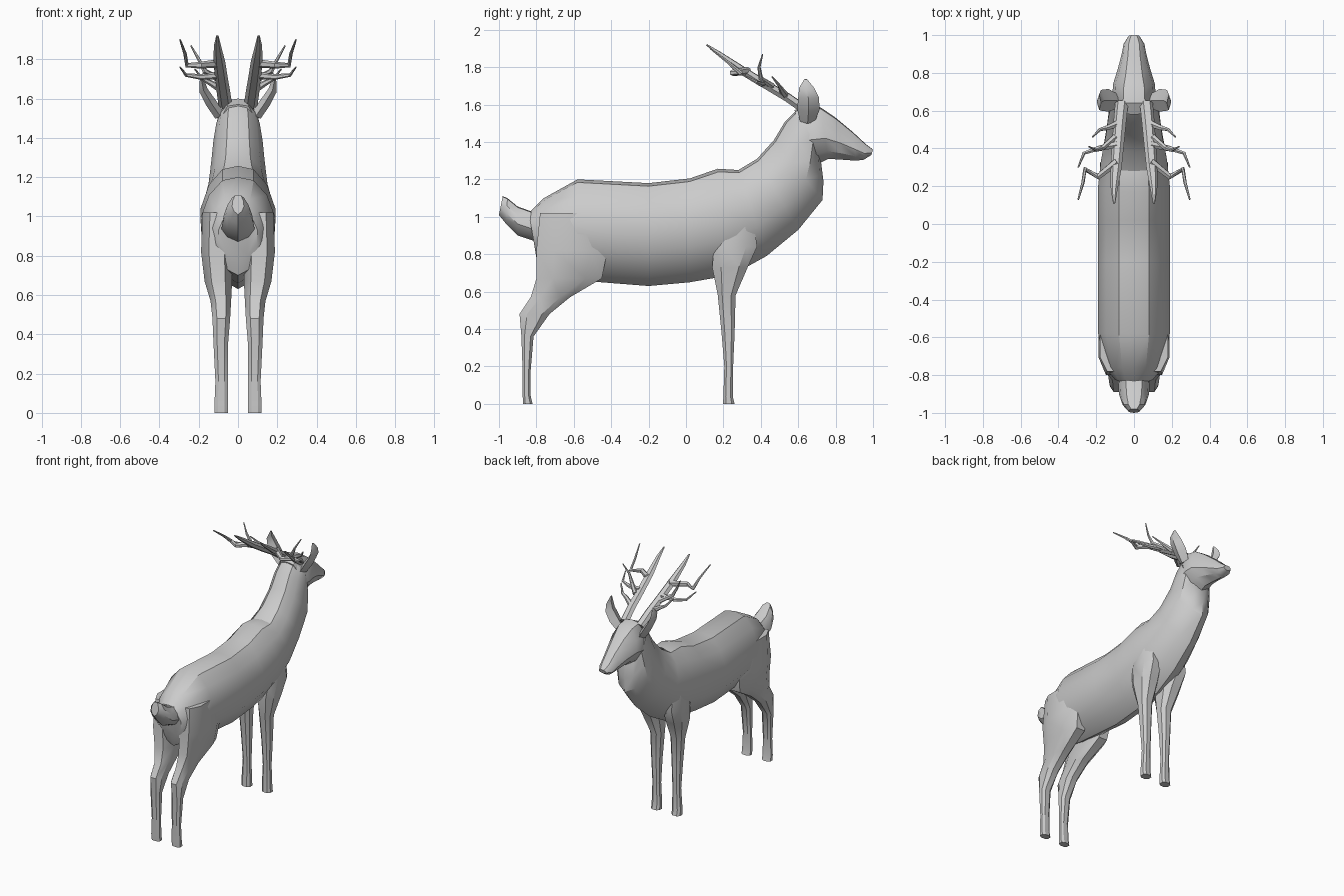
import bpy, bmesh, math
from mathutils import Vector

if "Cube" in bpy.data.objects:
    bpy.data.objects.remove(bpy.data.objects["Cube"])

grey = bpy.data.materials.new("plain grey")
grey.use_nodes = True
COLOUR = (0.6, 0.6, 0.6, 1)
grey.diffuse_color = COLOUR
grey.node_tree.nodes["Principled BSDF"].inputs["Base Color"].default_value = COLOUR


def loft(name, rings, side=1, angle=32):
    """Skin a list of equal-length point rings, capped at both ends."""
    bm = bmesh.new()
    loops = [[bm.verts.new((p[0] * side, p[1], p[2])) for p in r] for r in rings]
    n = len(loops[0])
    for a, b in zip(loops, loops[1:]):
        for i in range(n):
            j = (i + 1) % n
            bm.faces.new((a[i], a[j], b[j], b[i]))
    bm.faces.new(loops[0])
    bm.faces.new(loops[-1])
    bmesh.ops.recalc_face_normals(bm, faces=bm.faces)
    mesh = bpy.data.meshes.new(name)
    bm.to_mesh(mesh)
    bm.free()
    mesh.materials.append(grey)
    obj = bpy.data.objects.new(name, mesh)
    bpy.context.collection.objects.link(obj)
    bpy.ops.object.select_all(action='DESELECT')
    obj.select_set(True)
    bpy.context.view_layer.objects.active = obj
    bpy.ops.object.shade_smooth_by_angle(angle=math.radians(angle))
    return obj


def section(ty, tz, by, bz, w, profile):
    """Symmetric ring from a top point to a bottom point, half width w."""
    half = [(w * f, ty + (by - ty) * t, tz + (bz - tz) * t) for t, f in profile]
    return half + [(-x, y, z) for x, y, z in reversed(half[1:-1])]


def leg_ring(z, y0, y1, x0, x1):
    """Eight-sided ring with chamfered corners; z may tilt with y."""
    cx, cy, hx, hy = (x0 + x1) / 2, (y0 + y1) / 2, (x1 - x0) / 2, (y1 - y0) / 2
    c = 0.5
    pts = [(1, c), (c, 1), (-c, 1), (-1, c), (-1, -c), (-c, -1), (c, -1), (1, -c)]
    return [(cx + hx * a, cy + hy * b, z) for a, b in pts]


def tube(name, path, radii, side, flat=1.0, sides=6):
    """Tapering tube along a path, optionally flattened."""
    path = [Vector(p) for p in path]
    rings = []
    for i, p in enumerate(path):
        d = (path[min(i + 1, len(path) - 1)] - path[max(i - 1, 0)]).normalized()
        u = d.cross(Vector((0.1, 0.5, 1))).normalized()
        v = d.cross(u)
        rings.append([p + radii[i] * (u * math.cos(a) + v * math.sin(a) * flat)
                      for a in (2 * math.pi * k / sides for k in range(sides))])
    return loft(name, rings, side)


# Torso and neck
BARREL = [(0, 0), (.03, .42), (.17, .78), (.38, 1), (.66, .95), (.9, .5), (1, 0)]
loft("body", [section(*r, BARREL) for r in (
    (-.84, 1.02, -.80, .78, .10), (-.76, 1.10, -.77, .70, .15),
    (-.58, 1.20, -.58, .66, .19), (-.20, 1.18, -.20, .63, .19),
    (.02, 1.205, .02, .65, .19), (.17, 1.257, .25, .69, .19),
    (.28, 1.25, .43, .79, .175), (.38, 1.31, .60, .93, .15),
    (.47, 1.41, .73, 1.09, .135), (.53, 1.51, .735, 1.19, .125),
    (.60, 1.58, .72, 1.31, .11))])

# Head and muzzle
SKULL = [(0, 0), (.03, .5), (.3, .9), (.6, 1), (.85, .65), (1, 0)]
loft("head", [section(*r, SKULL) for r in (
    (.58, 1.57, .66, 1.30, .105), (.64, 1.60, .72, 1.29, .115),
    (.72, 1.585, .76, 1.31, .11), (.80, 1.53, .84, 1.305, .085),
    (.89, 1.455, .91, 1.30, .065), (.96, 1.39, .95, 1.305, .055),
    (1.0, 1.36, .99, 1.33, .03))])

# Short upturned tail
loft("tail", [section(*r, SKULL) for r in (
    (-.76, 1.05, -.78, .88, .07), (-.83, 1.03, -.81, .87, .085),
    (-.90, 1.055, -.90, .90, .08), (-.955, 1.10, -.96, .96, .06),
    (-.98, 1.11, -1.0, 1.01, .03))])

HIND = ((1.02, -.78, -.48, .03, .18), (.82, -.80, -.42, .03, .188),
        (.67, -.80, -.45, .03, .17), (.57, -.83, -.62, .035, .14),
        (.48, -.89, -.73, .04, .13), (.36, -.88, -.815, .05, .125),
        (.16, -.873, -.832, .052, .115), (.04, -.873, -.83, .05, .12),
        (.0, -.872, -.82, .05, .12))
FRONT = ((1.0, .17, .36, .06, .17), (.84, .15, .38, .04, .18),
         (.73, .14, .33, .03, .165), (.58, .17, .265, .04, .13),
         (.38, .19, .26, .05, .12), (.20, .205, .252, .055, .112),
         (.04, .20, .25, .05, .12), (.0, .198, .26, .05, .12))

# Antler tines: path points, base radius
TINES = (
    ("rear_tine", ((.09, .33, 1.78), (.19, .25, 1.77), (.26, .29, 1.77),
                   (.27, .22, 1.83), (.295, .13, 1.90)), .022),
    ("middle_tine", ((.09, .42, 1.72), (.19, .40, 1.71), (.265, .375, 1.72),
                     (.295, .30, 1.76)), .02),
    ("upright_tine", ((.10, .46, 1.70), (.17, .40, 1.74), (.20, .39, 1.80),
                      (.24, .41, 1.87)), .018),
    ("brow_tine", ((.09, .53, 1.65), (.14, .51, 1.68), (.18, .50, 1.70),
                   (.22, .46, 1.75)), .02))

for tag, side in (("left", 1), ("right", -1)):
    loft("hind_leg_" + tag, [leg_ring(*r) for r in HIND], side)
    loft("front_leg_" + tag, [leg_ring(*r) for r in FRONT], side)

    # Leaf-shaped ear: rings of centre, half depth along y and thickness
    ear = []
    for x, y, z, d, t in ((.09, .65, 1.51, .04, .025), (.135, .655, 1.575, .06, .025),
                          (.175, .655, 1.64, .055, .02), (.185, .645, 1.69, .04, .012),
                          (.175, .64, 1.735, .008, .004)):
        ear.append([(x, y + d, z), (x + t, y, z - t / 2), (x, y - d, z), (x - t, y, z + t / 2)])
    loft("ear_" + tag, ear, side)

    # Swept-back main beam and its tines
    tube("antler_beam_" + tag,
         ((.065, .64, 1.57), (.075, .54, 1.64), (.085, .42, 1.71),
          (.095, .30, 1.785), (.105, .18, 1.87), (.105, .11, 1.92)),
         (.035, .034, .032, .03, .018, .006), side, .75)
    for name, path, r in TINES:
        n = len(path) - 1
        tube(name + "_" + tag, path, [r * (1 - .8 * i / n) for i in range(n + 1)], side)
